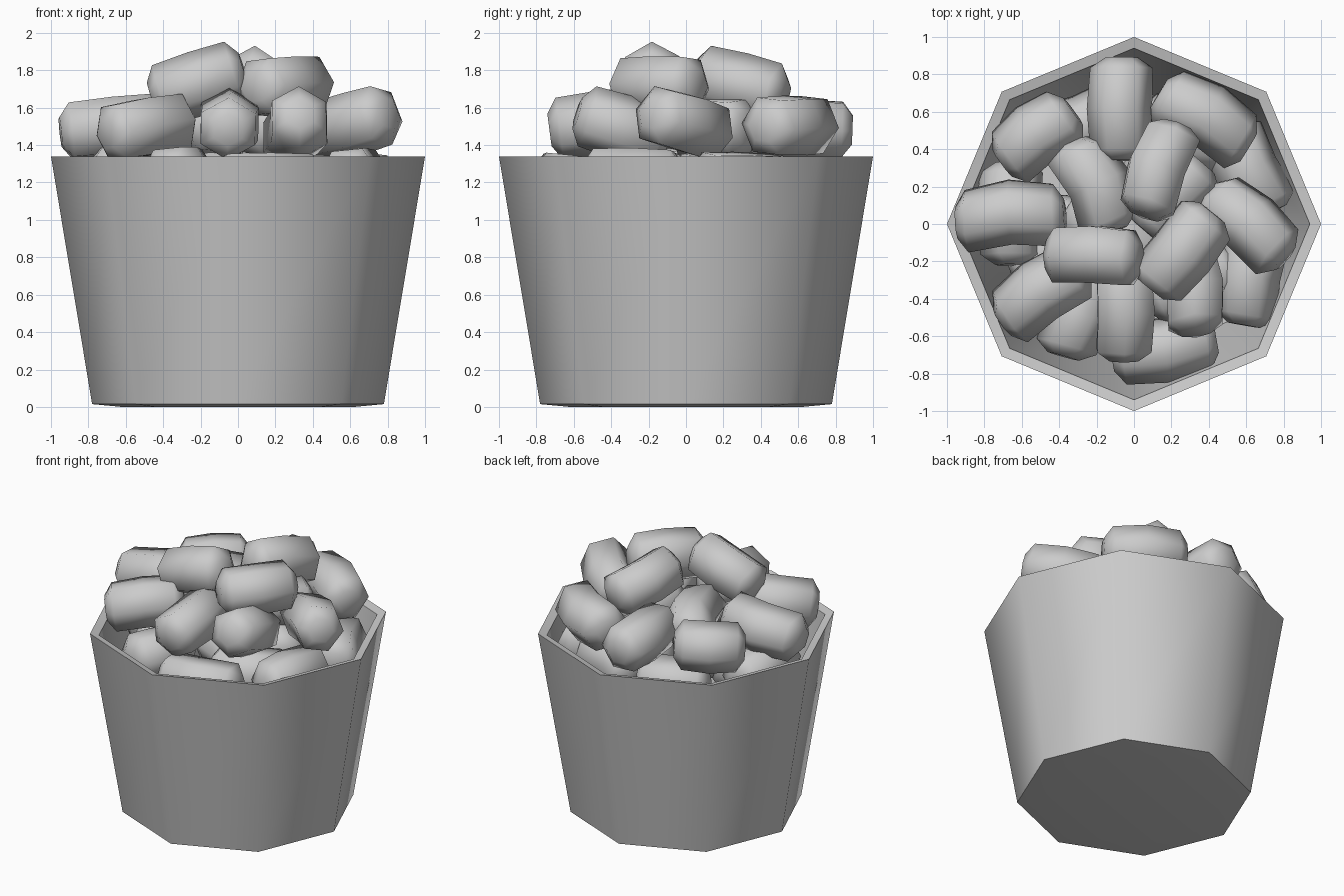
import bpy, bmesh, math
from mathutils import Vector

def finish(bm, name, angle):
    bmesh.ops.recalc_face_normals(bm, faces=bm.faces[:])
    me = bpy.data.meshes.new(name)
    bm.to_mesh(me)
    bm.free()
    ob = bpy.data.objects.new(name, me)
    bpy.context.collection.objects.link(ob)
    bpy.ops.object.select_all(action='DESELECT')
    ob.select_set(True)
    bpy.context.view_layer.objects.active = ob
    bpy.ops.object.shade_smooth_by_angle(angle=math.radians(angle))
    return ob

def skin(bm, rings):
    # join consecutive rings with quads and close both ends
    n = len(rings[0])
    for a, b in zip(rings, rings[1:]):
        for i in range(n):
            j = (i + 1) % n
            bm.faces.new((a[i], a[j], b[j], b[i]))
    bm.faces.new(rings[0])
    bm.faces.new(rings[-1])

# Eight-sided tapered bucket: outer base, rim, inner wall, inner floor
def bucket():
    bm = bmesh.new()
    profile = [(0.62, 0.0), (0.78, 0.015), (1.0, 1.34), (0.94, 1.325), (0.73, 0.03)]
    rings = [[bm.verts.new((r * math.cos(k * math.pi / 4), r * math.sin(k * math.pi / 4), z))
              for k in range(8)] for r, z in profile]
    skin(bm, rings)
    finish(bm, "bucket", 50)

# Slightly bent six-sided piece with chamfered ends, between two end points
def piece(name, p, q, roll=0.0, bend=0.03, r=0.175):
    p, q = Vector(p), Vector(q)
    mid, d = (p + q) / 2, (q - p).normalized()
    half = (q - p).length / 2
    side = d.cross(Vector((0, 0, 1))).normalized()
    up = side.cross(d)
    bm = bmesh.new()
    rings = []
    for t, s, b in [(-half, 0.5, -0.4), (-half + 0.055, 0.96, -0.3), (0, 1, 0.8),
                    (half - 0.055, 0.96, -0.3), (half, 0.5, -0.4)]:
        c = mid + d * t + side * bend * b
        rings.append([bm.verts.new(c + (side * math.cos(a) + up * math.sin(a)) * r * s)
                      for a in (roll + k * math.pi / 3 for k in range(6))])
    skin(bm, rings)
    finish(bm, name, 75)

bucket()

# Top of the heap
top = [
    ((0.05, 0.05, 1.78), (0.22, 0.53, 1.66), 0.5, -0.02),
    ((-0.46, -0.16, 1.65), (0.03, -0.18, 1.81), 0.5, -0.01),
    ((0.09, -0.35, 1.71), (0.42, 0.06, 1.72), 0.1, 0.01),
]
# Main visible layer
middle = [
    ((-0.95, 0.02, 1.47), (-0.37, 0.06, 1.53), 0.1, -0.03),
    ((0.41, 0.17, 1.46), (0.81, -0.18, 1.57), 0.2, -0.02),
    ((-0.07, 0.89, 1.48), (-0.07, 0.34, 1.50), 0.05, 0.01),
    ((0.14, 0.71, 1.51), (0.62, 0.42, 1.50), 0.1, -0.03),
    ((-0.71, 0.33, 1.47), (-0.33, 0.61, 1.50), 0.1, -0.02),
    ((-0.71, -0.52, 1.46), (-0.28, -0.22, 1.53), 0.1, -0.02),
    ((0.34, -0.58, 1.57), (0.28, -0.10, 1.42), 0.5, 0.02),
    ((-0.05, -0.73, 1.48), (-0.05, -0.20, 1.55), 0.5, 0.01),
    ((-0.32, 0.44, 1.48), (-0.10, -0.04, 1.52), 0.1, -0.04),
    ((0.36, 0.33, 1.49), (0.05, -0.03, 1.50), 0.1, 0.02),
]
# Pieces just under the rim
lower = [
    ((-0.37, -0.71, 1.24), (-0.24, -0.25, 1.22), 0.1, 0.02),
    ((-0.12, -0.71, 1.20), (0.44, -0.61, 1.20), 0.1, 0.02),
    ((0.58, -0.54, 1.23), (0.67, -0.02, 1.22), 0.1, -0.02),
    ((-0.66, 0.33, 1.20), (-0.66, -0.22, 1.24), 0.1, 0.02),
    ((0.50, 0.52, 1.20), (0.73, 0.06, 1.21), 0.1, 0.02),
    ((-0.50, 0.45, 1.17), (-0.05, 0.62, 1.19), 0.1, 0.02),
    ((-0.35, 0.10, 1.20), (0.15, -0.20, 1.20), 0.1, 0.02),
    ((0.0, 0.38, 1.20), (0.38, -0.02, 1.20), 0.1, 0.02),
    ((0.08, -0.42, 1.19), (0.55, -0.22, 1.19), 0.1, 0.02),
    ((0.02, 0.55, 1.18), (0.50, 0.40, 1.18), 0.1, 0.02),
    ((-0.58, -0.32, 1.15), (-0.28, 0.10, 1.12), 0.1, 0.02),
]
for label, group in (("top", top), ("middle", middle), ("lower", lower)):
    for i, (p, q, roll, bend) in enumerate(group):
        piece(f"{label}_piece_{i + 1}", p, q, roll, bend)
